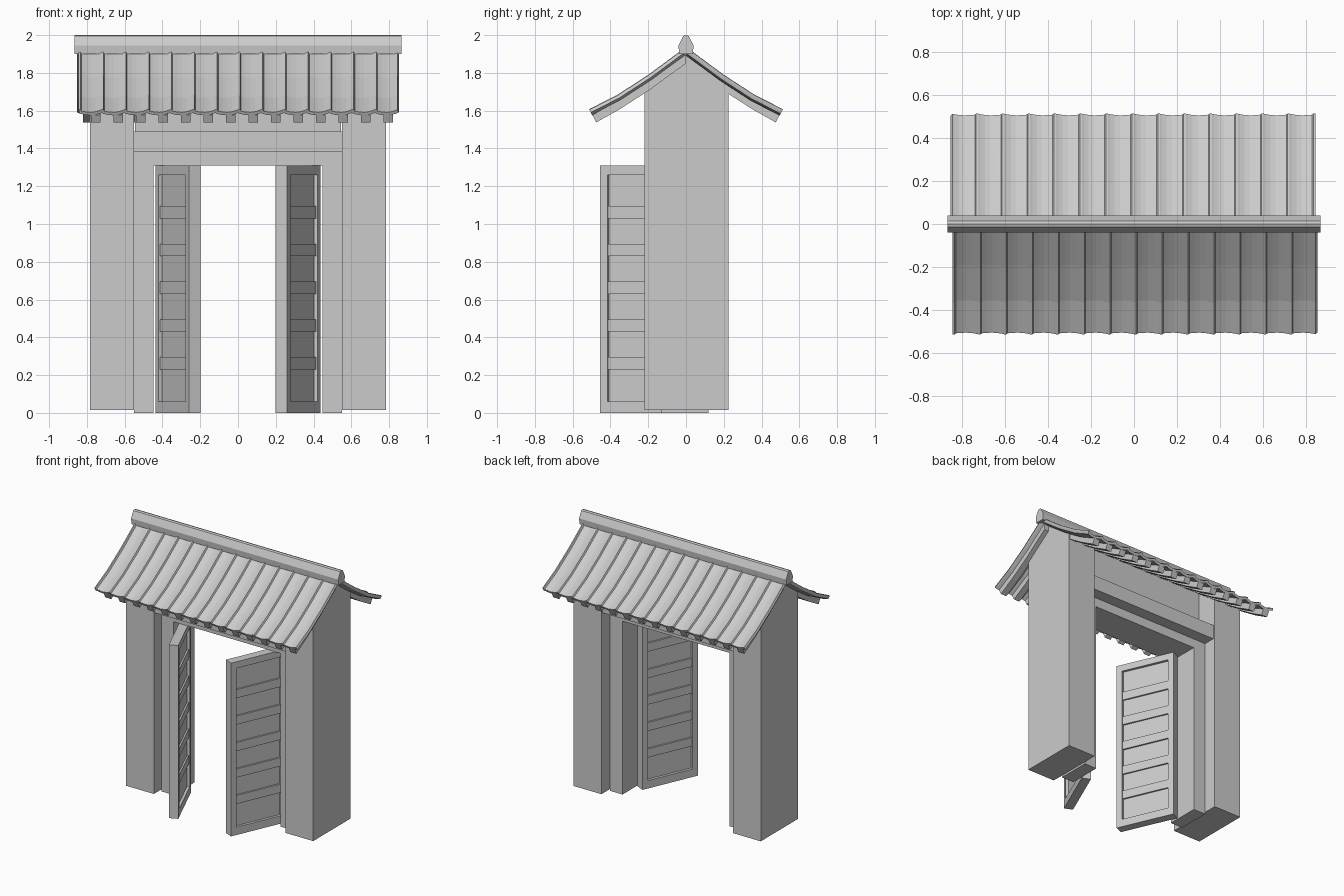
import bpy, bmesh, math
from mathutils import Matrix, Vector

if "Cube" in bpy.data.objects:
    bpy.data.objects.remove(bpy.data.objects["Cube"])


def make(name, bm, mirror=False):
    bmesh.ops.recalc_face_normals(bm, faces=bm.faces)
    me = bpy.data.meshes.new(name)
    bm.to_mesh(me)
    bm.free()
    ob = bpy.data.objects.new(name, me)
    bpy.context.collection.objects.link(ob)
    if mirror:
        ob.modifiers.new("mirror", 'MIRROR').use_mirror_merge = False
    return ob


def add_box(bm, x, y, z):
    size = (x[1] - x[0], y[1] - y[0], z[1] - z[0])
    mid = ((x[0] + x[1]) / 2, (y[0] + y[1]) / 2, (z[0] + z[1]) / 2)
    bmesh.ops.create_cube(bm, size=1, matrix=Matrix.Translation(mid) @ Matrix.Diagonal((*size, 1)))


def add_prism(bm, profile, x0, x1):
    # closed (y, z) outline swept along x
    a = [bm.verts.new((x0, y, z)) for y, z in profile]
    b = [bm.verts.new((x1, y, z)) for y, z in profile]
    bm.faces.new(a)
    bm.faces.new(b[::-1])
    for i in range(len(a)):
        j = (i + 1) % len(a)
        bm.faces.new((a[i], a[j], b[j], b[i]))


def box(name, x, y, z, mirror=False):
    bm = bmesh.new()
    add_box(bm, x, y, z)
    return make(name, bm, mirror)


# pillars with gabled tops
bm = bmesh.new()
add_prism(bm, [(-.22, .015), (.225, .015), (.225, 1.73), (0, 1.89), (-.22, 1.73)], .55, .783)
make("pillar", bm, True)

# door surround, lintel and the wall above it
box("door_jamb", (.447, .55), (-.13, .12), (0, 1.38), True)
box("door_head", (-.447, .447), (-.13, .12), (1.31, 1.38))
box("lintel_beam", (-.555, .555), (-.21, .21), (1.38, 1.49))
box("upper_wall", (-.545, .545), (-.06, .06), (1.49, 1.86))

# door leaves, swung open to the front
W, T, S = .445, .066, .043
leaf = Matrix.Translation((-.438, -.047, 0)) @ Matrix.Rotation(math.radians(-66.4), 4, 'Z')


def leaf_part(name, boxes):
    bm = bmesh.new()
    for b in boxes:
        add_box(bm, *b)
    bm.transform(leaf)
    make(name, bm, True)


leaf_part("door_frame", [((0, S), (0, T), (0, 1.31)), ((W - S, W), (0, T), (0, 1.31)),
                         ((S, W - S), (0, T), (0, .06)), ((S, W - S), (0, T), (1.26, 1.31))])
leaf_part("door_panel", [((S, W - S), (.02, T - .02), (.06, 1.26))])
leaf_part("door_slats", [((S, W - S), (.008, T - .008), (.23 + .2 * i, .295 + .2 * i)) for i in range(5)])

# roof slopes: the back one is the front one turned half round
slope = [(.01, 1.908), (.19, 1.775), (.355, 1.668), (.505, 1.592)]
tile = [(0, .016), (.010, .018), (.016, .006), (.04, .001), (.065, -.001), (.09, .003), (.11, .010), (.1205, .015)]
rafter = [(0, 1.85), (-.2, 1.705), (-.355, 1.605), (-.475, 1.538),
          (-.495, 1.578), (-.355, 1.655), (-.19, 1.76), (0, 1.897)]
COUNT, PITCH = 14, .1205
for side, turn in (("front", 0), ("back", math.pi)):
    spin = Matrix.Rotation(turn, 4, 'Z')

    # tile columns with a raised lap at each seam
    bm = bmesh.new()
    for c in range(COUNT):
        x0 = -COUNT * PITCH / 2 + c * PITCH
        rows = []
        for i, (d, z) in enumerate(slope):
            p, q = slope[max(i - 1, 0)], slope[min(i + 1, len(slope) - 1)]
            n = Vector((p[1] - q[1], q[0] - p[0])).normalized()
            rows.append([bm.verts.new((x0 + u, -(d + n[0] * h), z + n[1] * h)) for u, h in tile])
        for r, s in zip(rows, rows[1:]):
            for k in range(len(tile) - 1):
                bm.faces.new((s[k], s[k + 1], r[k + 1], r[k]))
    # thickness under the tile skin
    bm.transform(spin)
    ob = make("roof_tiles_" + side, bm)
    # make sure the skin faces up before thickening
    if sum(p.normal.z for p in ob.data.polygons) < 0:
        ob.data.flip_normals()
    mod = ob.modifiers.new("thickness", 'SOLIDIFY')
    mod.thickness, mod.offset = .018, -1

    # rafters under the tiles
    bm = bmesh.new()
    for c in range(COUNT):
        x = -.752 + c * .119
        add_prism(bm, rafter, x - .025, x + .025)
    bm.transform(spin)
    make("rafters_" + side, bm)

# ridge cap
bm = bmesh.new()
add_prism(bm, [(-.036, 1.9), (-.04, 1.945), (-.015, 1.995), (0, 2), (.015, 1.995), (.04, 1.945), (.036, 1.9)], -.866, .866)
make("ridge_cap", bm)
